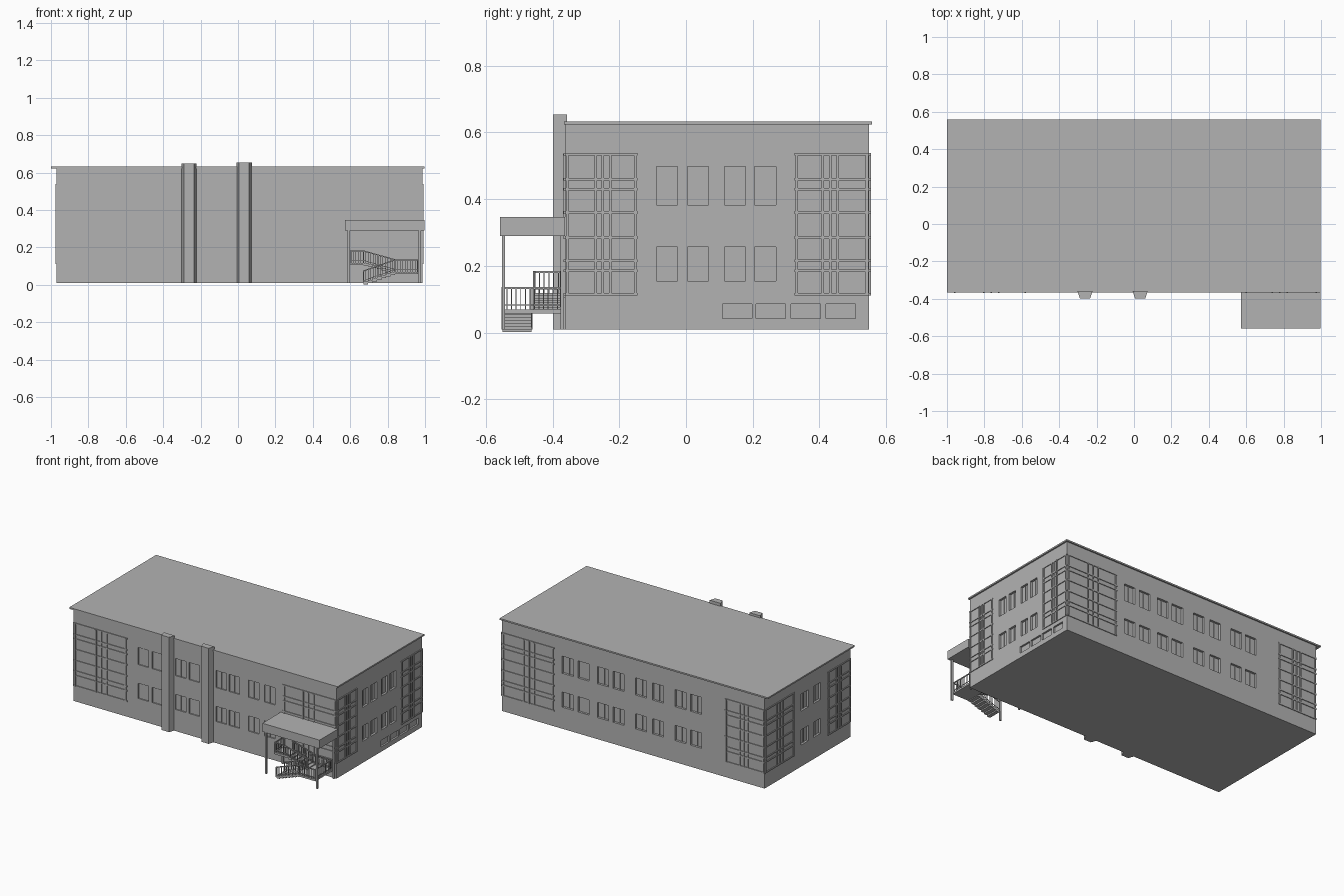
import bpy, bmesh
from mathutils import Vector, Matrix

if "Cube" in bpy.data.objects:
    bpy.data.objects.remove(bpy.data.objects["Cube"], do_unlink=True)

grey = bpy.data.materials.new("plain grey")
grey.use_nodes = True
colour = (0.45, 0.45, 0.45, 1)
grey.diffuse_color = colour
grey.node_tree.nodes["Principled BSDF"].inputs["Base Color"].default_value = colour

# outer wall planes and storey levels
XL, XR, YF, YB = -0.97, 0.987, -0.362, 0.549
BASE, EAVES = 0.01, 0.623


def box(bm, x, y, z):
    lo, hi = Vector((x[0], y[0], z[0])), Vector((x[1], y[1], z[1]))
    size = hi - lo
    mat = Matrix.Translation((lo + hi) / 2) @ Matrix.Diagonal((*size, 1))
    bmesh.ops.create_cube(bm, size=1, matrix=mat)


def beam(bm, p, q, w):
    p, q = Vector(p), Vector(q)
    turn = (q - p).to_track_quat('X', 'Z').to_matrix().to_4x4()
    mat = Matrix.Translation((p + q) / 2) @ turn @ Matrix.Diagonal(((q - p).length, w, w, 1))
    bmesh.ops.create_cube(bm, size=1, matrix=mat)


def finish(name, bm):
    mesh = bpy.data.meshes.new(name)
    bmesh.ops.recalc_face_normals(bm, faces=bm.faces)
    bm.to_mesh(mesh)
    bm.free()
    mesh.materials.append(grey)
    obj = bpy.data.objects.new(name, mesh)
    bpy.context.collection.objects.link(obj)
    return obj


def on_wall(bm, side, a, z, inner, outer):
    """Box on one wall, spanning a along it, from inner to outer offset."""
    plane, sign = {"front": (YF, -1), "back": (YB, 1),
                   "left": (XR, 1), "right": (XL, -1)}[side]
    depth = sorted((plane + sign * inner, plane + sign * outer))
    if side in ("front", "back"):
        box(bm, a, depth, z)
    else:
        box(bm, depth, a, z)


# main block
bm = bmesh.new()
box(bm, (XL, XR), (YF, YB), (BASE, EAVES))
walls = finish("walls", bm)

# window recesses: start of each opening along its wall
openings = {
    "front": (0.078, 0.008, [-0.49, -0.385, -0.212, -0.11, 0.09, 0.187, 0.33, 0.45]),
    "back": (0.083, 0.015, [-0.5, -0.385, -0.218, -0.09, 0.077, 0.193, 0.336, 0.454]),
    "left": (0.063, 0.015, [-0.088, 0.005, 0.116, 0.206]),
    "right": (0.075, 0.015, [-0.045, 0.085]),
}
storeys = [(0.155, 0.257), (0.383, 0.498)]
bm = bmesh.new()
for side, (width, depth, starts) in openings.items():
    for a in starts:
        for z in storeys:
            on_wall(bm, side, (a, a + width), z, -depth, 0.02)
# basement windows
for a in (0.11, 0.21, 0.315, 0.42):
    on_wall(bm, "left", (a, a + 0.088), (0.042, 0.086), -0.012, 0.02)
cutter = finish("window_cutter", bm)
cutter.hide_render = True
cutter.hide_viewport = True
cut = walls.modifiers.new("windows", 'BOOLEAN')
cut.operation = 'DIFFERENCE'
cut.solver = 'EXACT'
cut.object = cutter

# window frames: one slim mullion in each opening
bm = bmesh.new()
for side, (width, depth, starts) in openings.items():
    for a in starts:
        m = a + width * 0.45
        for z in storeys:
            on_wall(bm, side, (m, m + 0.004), z, -depth, 0.004 - depth)
finish("window_mullions", bm)

# glazing grids wrapping the four corners
bm = bmesh.new()
grids = [("front", XL, -0.57), ("front", XR, 0.587), ("back", XL, -0.675), ("back", XR, 0.594),
         ("left", YF, -0.145), ("left", YB, 0.325), ("right", YF, -0.12), ("right", YB, 0.235)]
rows = [0.115, 0.185, 0.215, 0.285, 0.36, 0.43, 0.46, 0.535]
for side, corner, end in grids:
    span = sorted((corner, end))
    for z in rows:
        on_wall(bm, side, span, (z - 0.004, z + 0.004), -0.002, 0.005)
    for t in (0.03, 0.42, 0.52, 0.62, 0.97):
        a = corner + (end - corner) * t
        on_wall(bm, side, (a - 0.004, a + 0.004), (rows[0], rows[-1]), -0.002, 0.006)
finish("corner_glazing_bars", bm)

# flat roof
bm = bmesh.new()
box(bm, (-1, 0.997), (-0.366, 0.558), (EAVES, 0.633))
finish("roof", bm)

# tapered pilasters
for name, x, top in (("pilaster_right", -0.262, 0.648), ("pilaster_left", 0.033, 0.653)):
    bm = bmesh.new()
    pts = [(-0.041, YF + 0.005), (-0.027, -0.398), (0.027, -0.398), (0.041, YF + 0.005)]
    face = bm.faces.new([bm.verts.new((x + px, py, BASE)) for px, py in pts])
    ext = bmesh.ops.extrude_face_region(bm, geom=[face])
    up = [v for v in ext["geom"] if isinstance(v, bmesh.types.BMVert)]
    bmesh.ops.translate(bm, verts=up, vec=(0, 0, top - BASE))
    finish(name, bm)

# entrance canopy and posts
bm = bmesh.new()
box(bm, (0.572, 0.998), (-0.558, YF), (0.29, 0.347))
finish("canopy", bm)
bm = bmesh.new()
for x in (0.592, 0.972):
    for y in (-0.547, -0.371):
        box(bm, (x - 0.006, x + 0.006), (y - 0.005, y + 0.005), (BASE, 0.292))
finish("canopy_posts", bm)

# stairs: two flights, a half landing and the door platform
bm = bmesh.new()
box(bm, (0.838, 0.963), (-0.552, -0.366), (0.058, 0.07))
box(bm, (0.588, 0.672), (-0.456, YF), (0.105, 0.118))
flights = [((0.67, 0.01), (0.84, 0.07), (-0.55, -0.463)),
           ((0.84, 0.07), (0.67, 0.118), (-0.455, -0.375))]
STEPS = 7
for (x0, z0), (x1, z1), y in flights:
    dx, dz = (x1 - x0) / STEPS, (z1 - z0) / STEPS
    for i in range(STEPS):
        z = z0 + dz * (i + 1)
        box(bm, sorted((x0 + dx * i, x0 + dx * (i + 1))), y, (max(0, z - 2 * dz), z))
finish("stairs", bm)


# railings with evenly spaced balusters
def railing(bm, p, q, height=0.064):
    p, q = Vector(p), Vector(q)
    up = Vector((0, 0, height))
    beam(bm, p + up, q + up, 0.006)
    beam(bm, p + up * 0.2, q + up * 0.2, 0.003)
    n = max(2, round((q - p).length / 0.014))
    for i in range(n + 1):
        c = p.lerp(q, i / n)
        w = 0.003 if i in (0, n) else 0.0014
        box(bm, (c.x - w, c.x + w), (c.y - w, c.y + w), (c.z, c.z + height))


bm = bmesh.new()
for (x0, z0), (x1, z1), ys in flights:
    for y in ys:
        railing(bm, (x0, y, z0), (x1, y, z1))
railing(bm, (0.84, -0.55, 0.07), (0.96, -0.55, 0.07))
railing(bm, (0.96, -0.55, 0.07), (0.96, -0.372, 0.07))
railing(bm, (0.84, -0.372, 0.07), (0.96, -0.372, 0.07))
railing(bm, (0.591, -0.454, 0.118), (0.67, -0.454, 0.118))
railing(bm, (0.591, -0.454, 0.118), (0.591, -0.368, 0.118))
finish("railings", bm)
